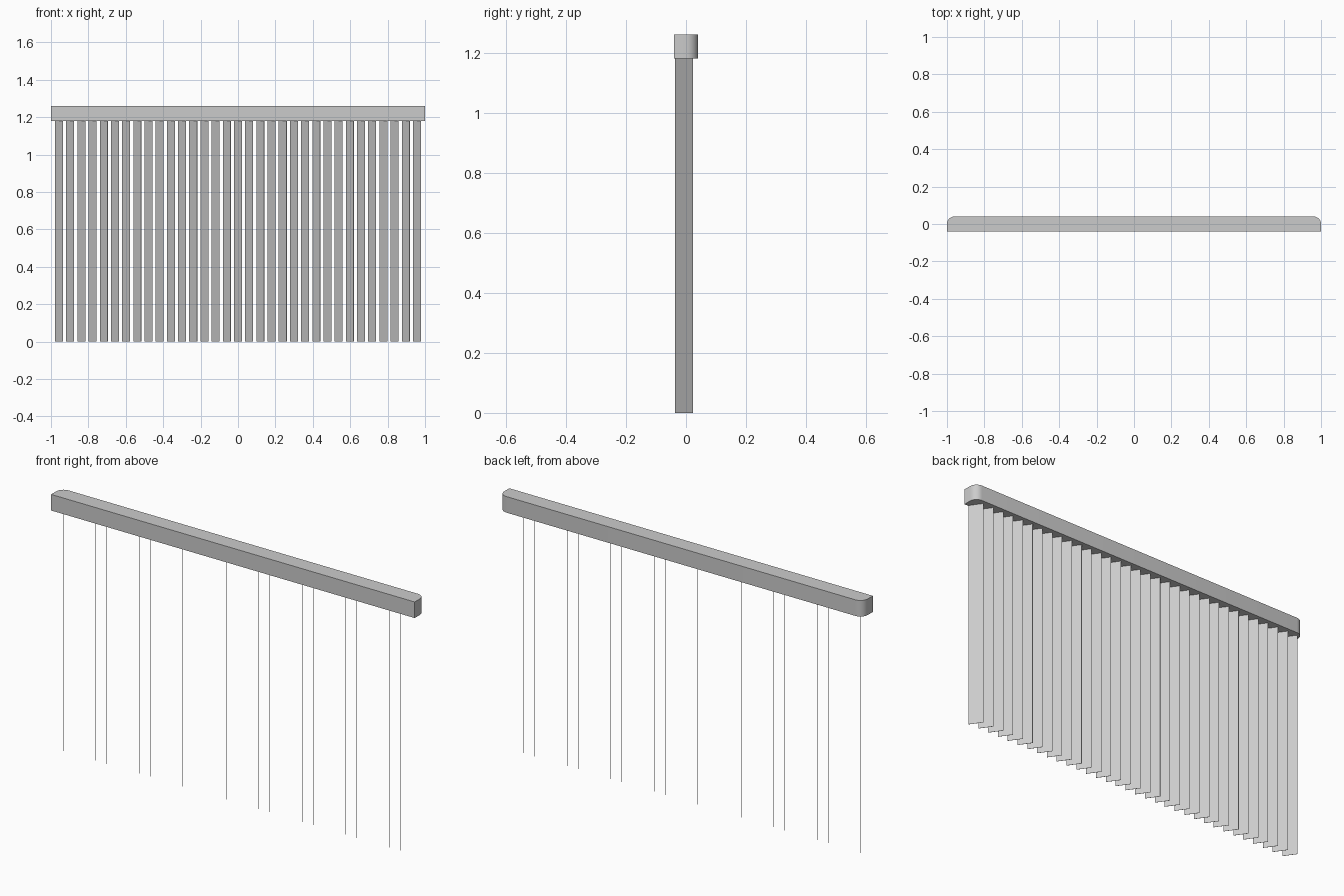
import bpy, bmesh, math

if "Cube" in bpy.data.objects:
    bpy.data.objects.remove(bpy.data.objects["Cube"])

RAIL_BOTTOM, RAIL_TOP = 1.18, 1.26
SLATS, SPACING = 33, 0.0598


def prism(name, outline, z0, z1):
    """Extrude a counter-clockwise xy outline from z0 to z1."""
    bm = bmesh.new()
    face = bm.faces.new([bm.verts.new((x, y, z0)) for x, y in outline])
    ext = bmesh.ops.extrude_face_region(bm, geom=[face], use_keep_orig=True)
    top = [v for v in ext["geom"] if isinstance(v, bmesh.types.BMVert)]
    bmesh.ops.translate(bm, verts=top, vec=(0, 0, z1 - z0))
    bmesh.ops.recalc_face_normals(bm, faces=bm.faces)
    mesh = bpy.data.meshes.new(name)
    bm.to_mesh(mesh)
    bm.free()
    obj = bpy.data.objects.new(name, mesh)
    bpy.context.collection.objects.link(obj)
    return obj


# Head rail: square front corners, rounded back corners
def back_corner(cx, start, r=0.04, steps=8):
    angles = [start + math.pi / 2 * i / steps for i in range(steps + 1)]
    return [(cx + r * math.cos(a), r * math.sin(a)) for a in angles]


outline = [(-1, -0.04), (1, -0.04)] + back_corner(0.96, 0) + back_corner(-0.96, math.pi / 2)
rail = prism("head_rail", outline, RAIL_BOTTOM, RAIL_TOP)
bpy.context.view_layer.objects.active = rail
rail.select_set(True)
bpy.ops.object.shade_smooth_by_angle(angle=math.radians(30))

# Vertical slats: thin strips, all turned to the same angle
w, t = 0.0735 / 2, 0.0005
first = prism("slat", [(-w, -t), (w, -t), (w, t), (-w, t)], 0, RAIL_BOTTOM)
for i in range(SLATS):
    slat = first if i == 0 else bpy.data.objects.new("slat", first.data)
    if i:
        bpy.context.collection.objects.link(slat)
    slat.location = ((i - (SLATS - 1) / 2) * SPACING, -0.007, 0)
    slat.rotation_euler.z = math.radians(-55)
